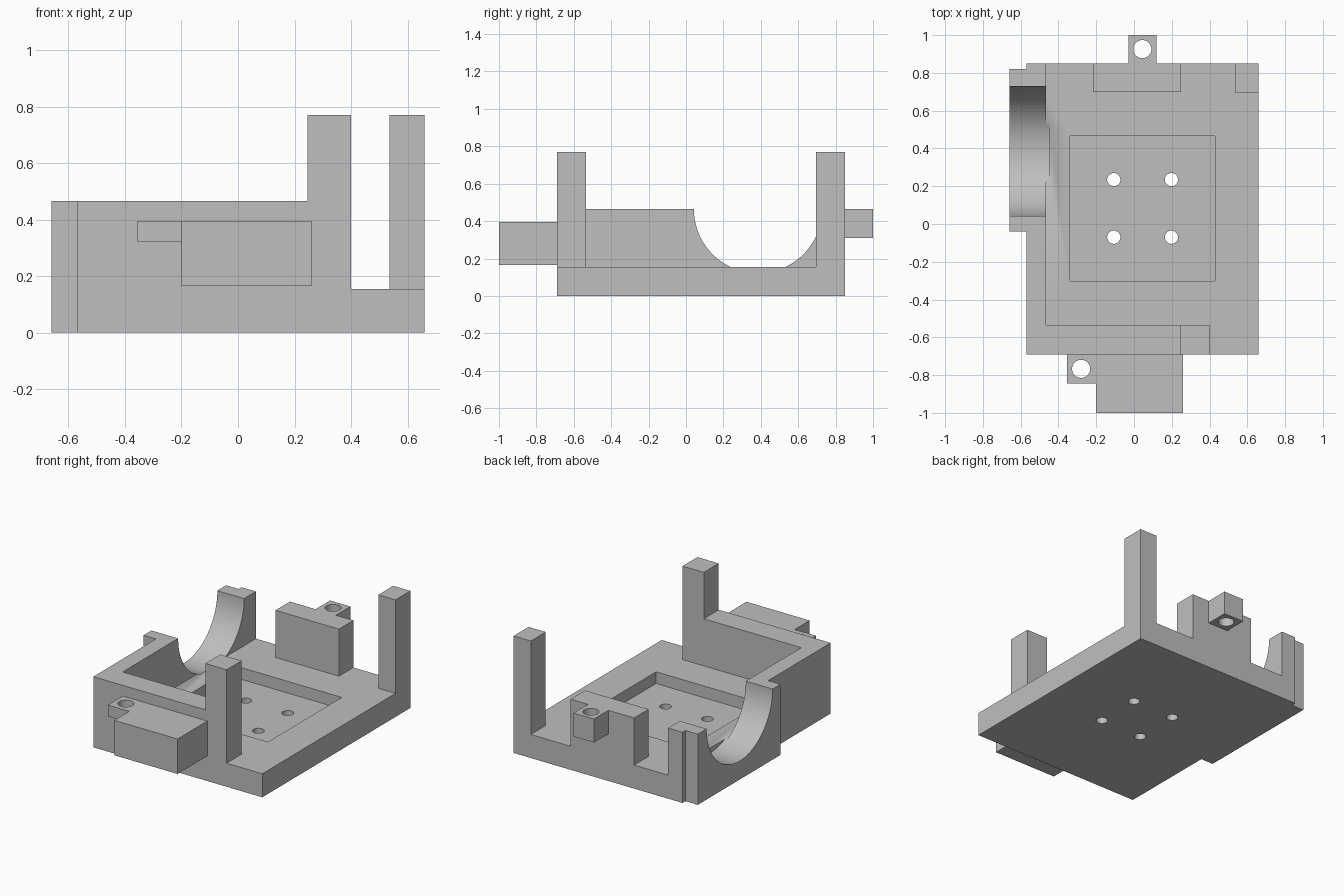
import bpy
import bmesh
import math
from mathutils import Matrix

cube = bpy.data.objects.get("Cube")
if cube:
    bpy.data.objects.remove(cube, do_unlink=True)

# Single matte grey
GREY = (0.52, 0.52, 0.52, 1.0)
grey = bpy.data.materials.new("light grey plastic")
grey.use_nodes = True
grey.diffuse_color = GREY
grey.node_tree.nodes["Principled BSDF"].inputs["Base Color"].default_value = GREY


def add_object(name, bm):
    bmesh.ops.recalc_face_normals(bm, faces=bm.faces)
    mesh = bpy.data.meshes.new(name)
    bm.to_mesh(mesh)
    bm.free()
    mesh.materials.append(grey)
    obj = bpy.data.objects.new(name, mesh)
    bpy.context.collection.objects.link(obj)
    return obj


def box(name, x, y, z):
    """Box from (min, max) ranges."""
    bm = bmesh.new()
    bmesh.ops.create_cube(bm, size=1)
    for v in bm.verts:
        for i, (lo, hi) in enumerate((x, y, z)):
            v.co[i] = hi if v.co[i] > 0 else lo
    return add_object(name, bm)


def extrude_xz(name, profile, y0, y1):
    """Extrude an x-z outline along y."""
    bm = bmesh.new()
    face = bm.faces.new([bm.verts.new((px, y0, pz)) for px, pz in profile])
    ext = bmesh.ops.extrude_face_region(bm, geom=[face])
    moved = [g for g in ext["geom"] if isinstance(g, bmesh.types.BMVert)]
    bmesh.ops.translate(bm, verts=moved, vec=(0, y1 - y0, 0))
    return add_object(name, bm)


def cylinder(name, center, radius, length, axis="Z", segments=48):
    bm = bmesh.new()
    turn = Matrix.Rotation(math.pi / 2, 4, "Y") if axis == "X" else Matrix.Identity(4)
    bmesh.ops.create_cone(bm, cap_ends=True, segments=segments, radius1=radius,
                          radius2=radius, depth=length,
                          matrix=Matrix.Translation(center) @ turn)
    return add_object(name, bm)


def cut(obj, *cutters):
    """Subtract the cutters, bake the result and smooth the round walls."""
    for c in cutters:
        c.hide_render = True
        mod = obj.modifiers.new("cut", "BOOLEAN")
        mod.operation = "DIFFERENCE"
        mod.solver = "EXACT"
        mod.object = c
    bpy.context.view_layer.update()
    deps = bpy.context.evaluated_depsgraph_get()
    baked = bpy.data.meshes.new_from_object(obj.evaluated_get(deps))
    obj.modifiers.clear()
    obj.data = baked
    for c in cutters:
        bpy.data.objects.remove(c, do_unlink=True)
    bpy.ops.object.select_all(action="DESELECT")
    obj.select_set(True)
    bpy.context.view_layer.objects.active = obj
    bpy.ops.object.shade_smooth_by_angle(angle=math.radians(30))


# Main levels and outline
FLOOR, WALL, POST = 0.155, 0.465, 0.77
LEFT, RIGHT, FRONT, BACK = -0.57, 0.66, -0.69, 0.85
WALL_X, WALL_Y = -0.465, -0.535


def cradle_cutter():
    """Round trough that crosses the side wall."""
    return cylinder("cradle_cutter", (-0.60, 0.385, WALL), 0.343, 0.30, "X", 128)


# Base plate with shallow pocket, four screw holes and the trough's lower edge
base = box("base_plate", (LEFT, RIGHT), (FRONT, BACK), (0, FLOOR))
holes = [cylinder("screw_hole", (hx, hy, 0.1), 0.035, 0.6)
         for hx in (-0.107, 0.198) for hy in (-0.07, 0.235)]
pocket = box("pocket_cutter", (-0.34, 0.43), (-0.303, 0.465), (0.078, 0.3))
cut(base, pocket, cradle_cutter(), *holes)

# Side wall and its thicker outer pad, both carrying the round cradle
side_wall = box("right_wall", (LEFT, WALL_X), (WALL_Y, BACK), (FLOOR, WALL))
cut(side_wall, cradle_cutter())
pad = box("cradle_pad", (-0.66, LEFT), (-0.04, 0.82), (0, WALL))
cut(pad, cradle_cutter())

# Front wall rising into a post at its left end
extrude_xz("front_wall_and_post",
           [(LEFT, FLOOR), (0.40, FLOOR), (0.40, POST),
            (0.245, POST), (0.245, WALL), (LEFT, WALL)], FRONT, WALL_Y)

# Back corner post and back block
box("back_post", (0.535, RIGHT), (0.695, BACK), (FLOOR, POST))
box("back_block", (-0.217, 0.245), (0.70, BACK), (FLOOR, WALL))

# Drilled mounting tabs
back_tab = box("back_tab", (-0.03, 0.118), (BACK, 1.0), (0.31, WALL))
cut(back_tab, cylinder("tab_hole", (0.044, 0.926, 0.4), 0.048, 0.6))
front_tab = box("front_tab", (-0.355, -0.20), (-0.845, FRONT), (0.32, 0.395))
cut(front_tab, cylinder("tab_hole", (-0.28, -0.767, 0.36), 0.048, 0.6))

# Solid block projecting from the front wall
box("front_block", (-0.20, 0.26), (-1.0, FRONT), (0.165, 0.395))
